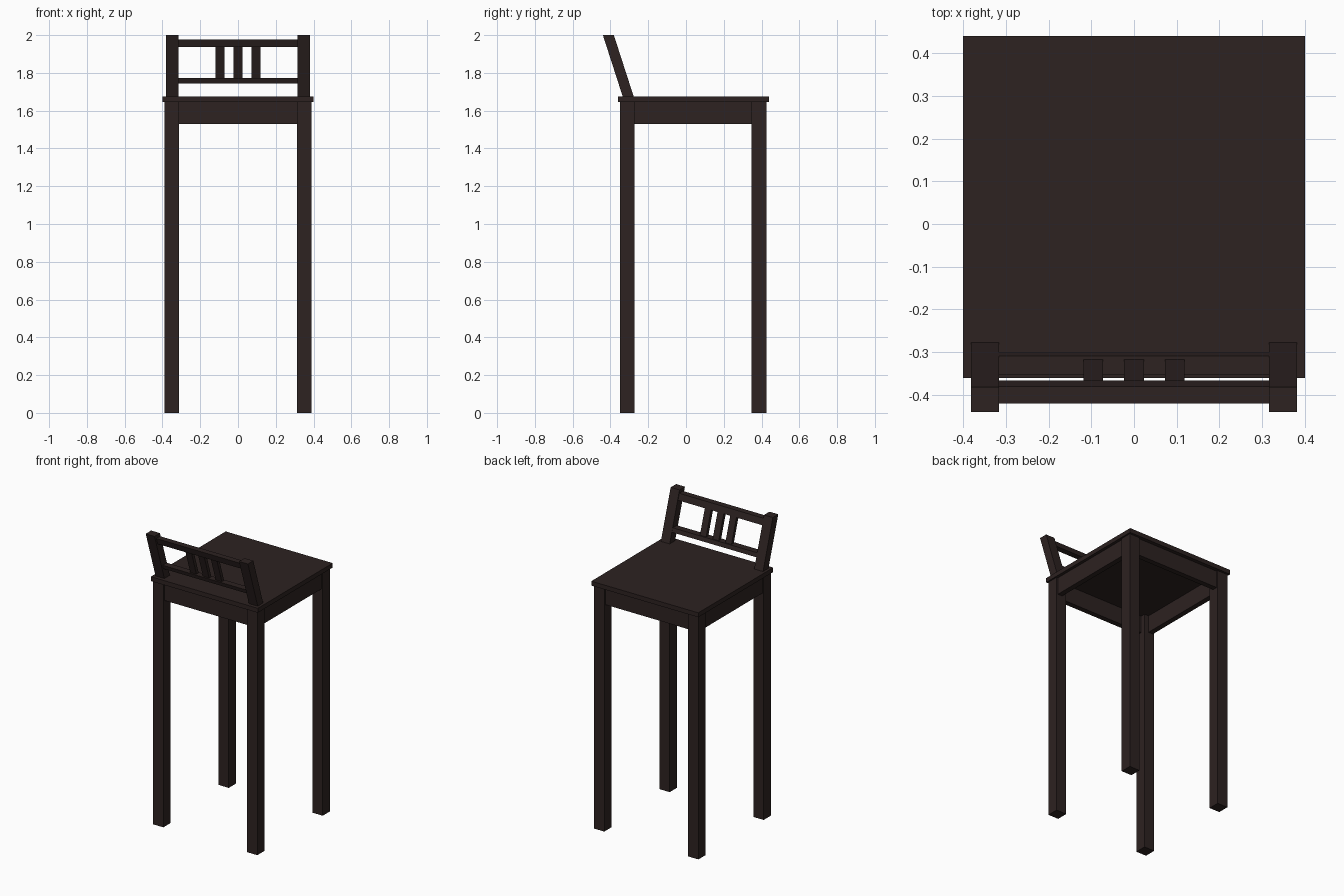
import bpy

if "Cube" in bpy.data.objects:
    bpy.data.objects.remove(bpy.data.objects["Cube"])

wood = bpy.data.materials.new("dark brown wood")
wood.diffuse_color = (0.026, 0.016, 0.015, 1)
wood.use_nodes = True
wood.node_tree.nodes["Principled BSDF"].inputs["Base Color"].default_value = wood.diffuse_color

SLOPE = (0.44 - 0.335) / (2.0 - 1.675)   # backward lean of the backrest


def box(name, x, y, z, lean=False):
    """Box from (min, max) ranges; leaning boxes are sheared back, with y given at seat height."""
    verts = []
    for zz in z:
        s = SLOPE * (zz - 1.675) if lean else 0
        verts += [(x[0], y[0] - s, zz), (x[1], y[0] - s, zz),
                  (x[1], y[1] - s, zz), (x[0], y[1] - s, zz)]
    faces = [(3, 2, 1, 0), (4, 5, 6, 7), (0, 1, 5, 4),
             (1, 2, 6, 5), (2, 3, 7, 6), (3, 0, 4, 7)]
    me = bpy.data.meshes.new(name)
    me.from_pydata(verts, [], faces)
    me.materials.append(wood)
    ob = bpy.data.objects.new(name, me)
    bpy.context.collection.objects.link(ob)
    return ob


# Seat board
box("seat", (-0.40, 0.40), (-0.36, 0.44), (1.645, 1.675))

# Legs, side aprons and backrest posts on both sides
for side, s in (("left", -1), ("right", 1)):
    def xr(a, b):
        return tuple(sorted((s * a, s * b)))
    box(side + "_front_leg", xr(0.313, 0.39), (-0.35, -0.273), (0, 1.645))
    box(side + "_back_leg", xr(0.313, 0.39), (0.348, 0.425), (0, 1.645))
    box(side + "_apron", xr(0.345, 0.38), (-0.273, 0.348), (1.53, 1.645))
    box(side + "_backrest_post", xr(0.316, 0.382), (-0.335, -0.277), (1.67, 2.0), True)

# Front and back aprons
box("front_apron", (-0.313, 0.313), (-0.34, -0.305), (1.53, 1.645))
box("back_apron", (-0.313, 0.313), (0.38, 0.415), (1.53, 1.645))

# Backrest rails
box("top_rail", (-0.316, 0.316), (-0.322, -0.282), (1.936, 1.978), True)
box("bottom_rail", (-0.316, 0.316), (-0.322, -0.278), (1.745, 1.772), True)

# Backrest slats
for i in (-1, 0, 1):
    c = i * 0.095
    box("slat_%d" % (i + 2), (c - 0.023, c + 0.023), (-0.31, -0.286), (1.77, 1.938), True)
